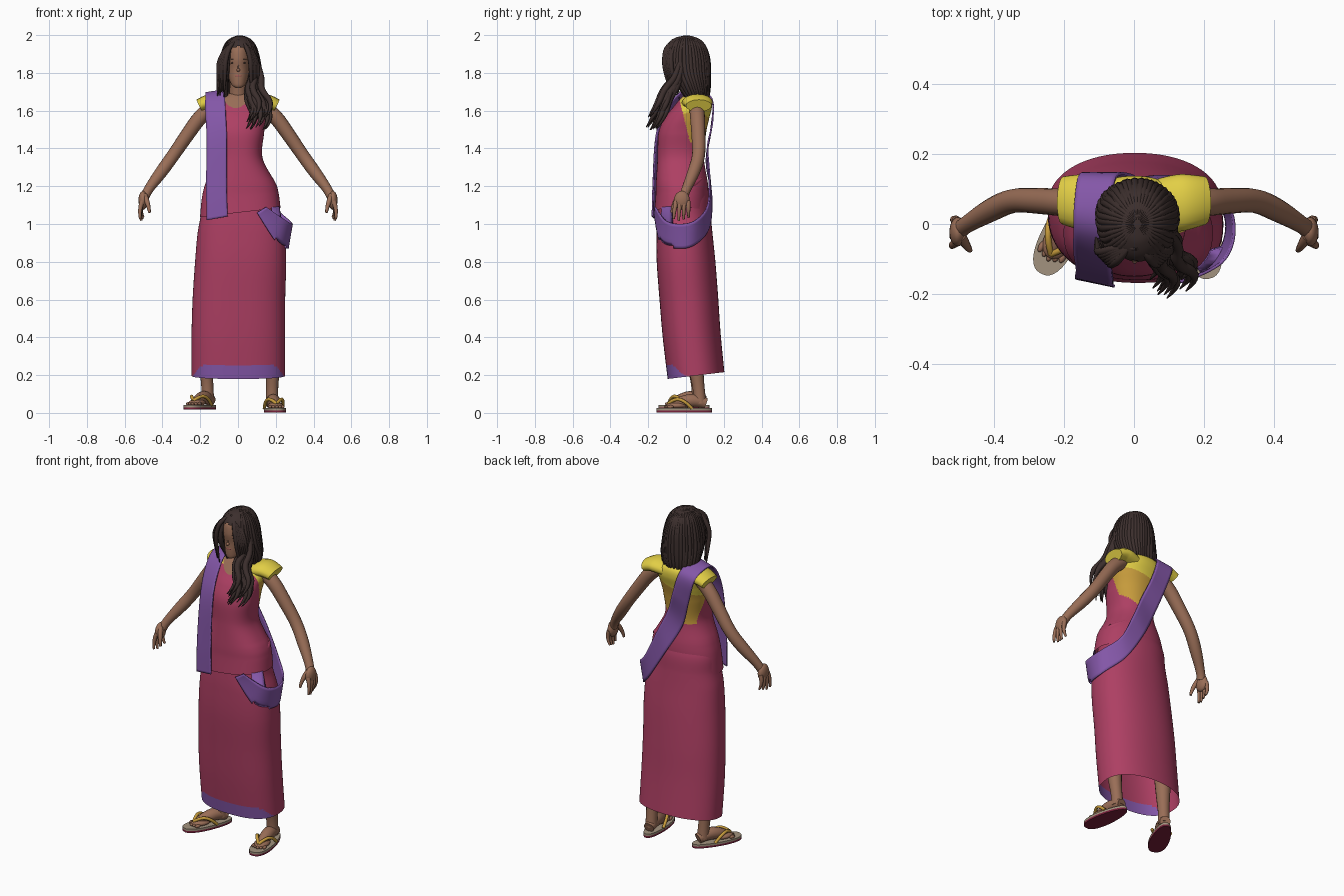
import bpy, bmesh, math, random
from mathutils import Vector, Matrix

random.seed(4)
if "Cube" in bpy.data.objects:
    bpy.data.objects.remove(bpy.data.objects["Cube"])


def material(name, r, g, b):
    m = bpy.data.materials.new(name)
    m.use_nodes = True
    m.diffuse_color = (r, g, b, 1)
    m.node_tree.nodes["Principled BSDF"].inputs["Base Color"].default_value = (r, g, b, 1)
    return m


pink = material("rose cloth", .42, .05, .125)
purple = material("purple cloth", .23, .095, .39)
yellow = material("yellow cloth", .76, .62, .06)
ochre = material("ochre", .57, .33, .045)
skin = material("skin", .32, .155, .095)
hair = material("dark brown hair", .045, .028, .026)
beige = material("beige sole", .36, .29, .21)
maroon = material("maroon sole", .2, .015, .045)
lip = material("lips", .34, .09, .085)
made = []


def add(name, mesh, mats, rule=None):
    ob = bpy.data.objects.new(name, mesh)
    bpy.context.collection.objects.link(ob)
    mesh.materials.clear()
    for m in mats:
        mesh.materials.append(m)
    for p in mesh.polygons:
        p.use_smooth = True
        p.material_index = rule(p) if rule else 0
    made.append(ob)
    return ob


def spline(rows, steps):
    """Smooth interpolation through rows of numbers."""
    out = []
    for i in range(len(rows) - 1):
        quad = [rows[max(0, min(len(rows) - 1, i + k))] for k in (-1, 0, 1, 2)]
        for s in range(steps):
            t = s / steps
            out.append([.5 * (2*b + (c-a)*t + (2*a-5*b+4*c-d)*t*t + (3*b-a-3*c+d)*t**3)
                        for a, b, c, d in zip(*quad)])
    return out + [list(rows[-1])]


def ring_point(row, a, e=(2, 2)):
    """Point on a ring; e gives the squareness of its front and back."""
    z, cx, cy, rx, ry = row
    c, s = math.cos(a), math.sin(a)
    k = 2 / e[s > 0]
    return Vector((cx + rx * math.copysign(abs(c)**k, c),
                   cy + ry * math.copysign(abs(s)**k, s), z))


def grid(name, rows, mats, rule=None, closed=True, cap=False):
    n = len(rows[0])
    verts = [v for r in rows for v in r]
    faces = [(i*n + j, i*n + (j+1) % n, (i+1)*n + (j+1) % n, (i+1)*n + j)
             for i in range(len(rows) - 1) for j in range(n if closed else n - 1)]
    if cap:
        faces += [tuple(range((len(rows) - 1) * n, len(rows) * n))]
    me = bpy.data.meshes.new(name)
    me.from_pydata(verts, [], faces)
    return add(name, me, mats, rule)


def loft(name, rows, mats, rule=None, e=(2, 2), steps=8, seg=64, cap=True, shape=lambda v: v):
    rings = [[shape(ring_point(r, 2*math.pi*j/seg, e)) for j in range(seg)]
             for r in spline(rows, steps)]
    return grid(name, rings, mats, rule, cap=cap)


def tube(name, pts, radii, mat, squash=1, mat4=None, sides=3):
    """Round tapered limb or strand along a smooth path."""
    cu = bpy.data.curves.new(name, 'CURVE')
    cu.dimensions = '3D'
    cu.bevel_depth, cu.bevel_resolution, cu.use_fill_caps = 1, sides, True
    sp = cu.splines.new('NURBS')
    sp.points.add(len(pts) - 1)
    for p, co, r in zip(sp.points, pts, radii):
        p.co, p.radius = (*co, 1), r
    sp.order_u, sp.use_endpoint_u, sp.resolution_u = 3, True, 5
    tmp = bpy.data.objects.new(name, cu)
    me = bpy.data.meshes.new_from_object(tmp)
    bpy.data.objects.remove(tmp)
    bpy.data.curves.remove(cu)
    mid = sum(p[1] for p in pts) / len(pts)
    for v in me.vertices:
        v.co.y = mid + (v.co.y - mid) * squash
    if mat4:
        me.transform(mat4)
    return add(name, me, [mat])


def ball(name, loc, size, mat, mat4=None):
    bm = bmesh.new()
    bmesh.ops.create_uvsphere(bm, u_segments=20, v_segments=12, radius=1)
    me = bpy.data.meshes.new(name)
    bm.to_mesh(me)
    bm.free()
    me.transform((mat4 or Matrix()) @ Matrix.Translation(loc) @ Matrix.Diagonal((*size, 1)))
    return add(name, me, [mat])


# Long skirt with a coloured front hem, higher at the back
def lift(v):
    v.z += .12 * (v.y + .095) * max(0, 1 - v.z) / .82
    return v


loft("skirt", [(.18, .002, .053, .248, .15), (.4, .002, .03, .248, .153),
               (.6, .005, .015, .245, .155), (.8, .014, 0, .241, .155),
               (.95, .016, -.008, .23, .148), (1.05, .01, -.01, .206, .141),
               (1.15, .008, -.009, .192, .132), (1.24, .008, -.02, .15, .115)], [pink, purple],
     lambda p: int(p.center.z < .25 - .8 * max(0, p.center.y + .07)),
     e=(2.5, 2.15), steps=20, seg=96, cap=False, shape=lift)


# Bodice: rose drape in front, blouse behind, bare neckline
def bodice_rule(p):
    x, y, z = p.center
    if z > 1.615 + 9 * (x + .012)**2 and y < .02:
        return 3
    if y > -.03 + .25 * (1.64 - z) and z > 1.335 + .8 * max(x, 0):
        return 1 if z > 1.55 + .25 * x else 2
    return 0


def slant(v):
    v.z += .12 * v.x * max(0, 1.25 - v.z) / .2
    return v


bodice = loft("bodice", [(1.06, .012, -.024, .213, .144), (1.15, .012, -.021, .203, .14),
                         (1.22, .012, -.022, .184, .137), (1.35, .004, -.028, .126, .123),
                         (1.48, 0, -.02, .138, .126), (1.56, 0, .005, .148, .118),
                         (1.62, 0, .035, .15, .102), (1.665, 0, .05, .115, .08),
                         (1.69, 0, .045, .05, .05)],
              [pink, yellow, ochre, skin], bodice_rule, e=(2.4, 2.15), steps=20, seg=160, shape=slant)

# Sash: front panel, over the shoulder, across the back and round the hip
edges = [(-.165, -.155, 1.02, -.055, -.178, 1.04), (-.168, -.148, 1.2, -.06, -.174, 1.2),
         (-.165, -.125, 1.45, -.06, -.16, 1.45), (-.172, -.075, 1.59, -.065, -.12, 1.58),
         (-.172, -.015, 1.675, -.07, -.035, 1.69), (-.17, .06, 1.692, -.065, .055, 1.708),
         (-.155, .14, 1.645, -.05, .135, 1.665), (-.11, .132, 1.5, -.01, .14, 1.54),
         (-.05, .108, 1.33, .04, .115, 1.41), (.05, .135, 1.15, .11, .123, 1.26),
         (.16, .122, .98, .19, .115, 1.1), (.25, .045, .89, .27, .05, 1.02),
         (.26, -.04, .87, .285, -.035, 1.0), (.205, -.133, .9, .25, -.11, 1.02),
         (.1, -.168, 1.06, .15, -.163, 1.09)]
strip = [[Vector(r[:3]).lerp(Vector(r[3:]), k / 8) for k in range(9)] for r in spline(edges, 8)]
sash = grid("sash", strip, [purple], closed=False)
wrap = sash.modifiers.new("wrap", 'SHRINKWRAP')
wrap.target, wrap.wrap_mode, wrap.offset = bodice, 'OUTSIDE', .008
thick = sash.modifiers.new("thickness", 'SOLIDIFY')
thick.thickness, thick.offset = .008, 0

# Fold of cloth over the left hip
tube("hip_fold", [(.15, -.08, 1.19), (.188, -.03, 1.19), (.18, .04, 1.205), (.12, .08, 1.24)],
     (.008, .022, .022, .008), pink, sides=5)

# Arms, cap sleeves and hands
for s, side in ((1, "left"), (-1, "right")):
    def at(*pts):
        return [(s * x, y, z) for x, y, z in pts]
    tube(side + "_sleeve", at((.06, .055, 1.63), (.12, .06, 1.645), (.165, .062, 1.645), (.204, .064, 1.626)),
         (.04, .044, .041, .036), yellow, 1.9, sides=6)
    tube(side + "_arm", at((.12, .055, 1.63), (.185, .06, 1.59), (.27, .066, 1.47), (.345, .07, 1.36),
                           (.41, .04, 1.27), (.485, -.005, 1.17), (.495, -.015, 1.14)),
         (.04, .04, .037, .034, .034, .023, .025), skin, sides=6)
    ball(side + "_palm", (s * .503, -.022, 1.125), (.024, .042, .05), skin)
    for k in range(4):
        y = -.052 + .021 * k
        tube(f"{side}_finger_{k + 1}", at((.507, y, 1.12), (.524, y * 1.2, 1.075),
             (.518 - .006 * k, y * 1.25, 1.018 + .008 * abs(k - 1))), (.013, .0115, .006), skin)
    tube(side + "_thumb", at((.495, -.035, 1.15), (.475, -.068, 1.11), (.468, -.075, 1.06)),
         (.016, .013, .007), skin)

# Legs, feet and sandals
for side, x, y, z, turn in (("left", .192, -.01, 0, 8), ("right", -.198, -.01, .016, -27)):
    place = Matrix.Translation((x, y, z)) @ Matrix.Rotation(math.radians(turn), 4, 'Z')
    tube(side + "_leg", [(0, .085, .05), (0, .08, .12), (0, .065, .22), (0, .05, .4)],
         (.034, .03, .038, .05), skin, mat4=place, sides=6)
    tube(side + "_foot", [(0, .115, .05), (0, .06, .07), (0, -.02, .055), (0, -.075, .04)],
         (.03, .036, .034, .016), skin, mat4=place, sides=6)
    ball(side + "_forefoot", (0, -.04, .038), (.041, .058, .019), skin, place)
    for k in range(5):
        ball(f"{side}_toe_{k + 1}", ((k - 2) * .017, -.09 + .006 * abs(k - 2), .032), (.009, .018, .009), skin, place)
    for k, q in enumerate((1, -1)):
        tube(f"{side}_strap_{k + 1}", [(0, -.085, .048), (q * .028, -.055, .078), (q * .05, .0, .062),
             (q * .048, .035, .024)], [.009] * 4, ochre, mat4=place)
    outline = []
    for j in range(40):
        a = 2 * math.pi * j / 40
        c, w = math.cos(a), .053 - .01 * math.sin(a)
        outline.append(Vector((w * math.copysign(abs(c)**.8, c), .148 * math.sin(a), 0)))
    sole = grid(side + "_sandal", [[v + Vector((0, 0, h)) for v in outline] for h in (.002, .013, .025)],
                [beige, maroon], lambda p: int(p.center.z < .01), cap=True)
    bm = bmesh.new()
    bm.from_mesh(sole.data)
    bm.verts.ensure_lookup_table()
    bm.faces.new([bm.verts[j] for j in reversed(range(40))]).material_index = 1
    bm.to_mesh(sole.data)
    bm.free()
    sole.data.transform(place)

# Head, neck and face
tube("neck", [(0, .045, 1.6), (0, .035, 1.68), (0, .01, 1.8)], (.055, .042, .045), skin, sides=6)
loft("head", [(1.72, .002, -.07, .012, .015), (1.735, .002, -.058, .034, .036), (1.77, .002, -.03, .05, .068),
              (1.82, .002, -.014, .06, .085), (1.88, .002, -.007, .065, .1),
              (1.94, .002, 0, .058, .092), (1.975, .002, 0, .02, .03)], [skin], seg=40)
ball("nose", (.002, -.1, 1.815), (.009, .013, .009), skin)
ball("nose_bridge", (.002, -.096, 1.83), (.005, .008, .022), skin)
ball("mouth", (.002, -.091, 1.784), (.02, .008, .008), lip)
for s, side in ((1, "left"), (-1, "right")):
    ball(side + "_eye", (.002 + s * .027, -.091, 1.853), (.013, .004, .004), hair)
    ball(side + "_eyebrow", (.002 + s * .027, -.095, 1.872), (.016, .004, .002), hair)

# Hair shell with an arched opening for the face
shell = [(1.68, .005, .05, .104, .07), (1.74, .01, .028, .114, .096), (1.8, .01, .005, .11, .12),
         (1.88, .01, 0, .1, .124), (1.95, .01, 0, .08, .1), (1.985, .01, 0, .045, .058),
         (1.996, .01, 0, .012, .015)]
cap_hair = loft("hair_shell", shell, [hair])
bm = bmesh.new()
bm.from_mesh(cap_hair.data)
gone = [f for f in bm.faces for c in [f.calc_center_median()]
        if c.y < .03 and c.z < 1.94 - 9 * c.x**2 and abs(c.x - .003) < .06]
bmesh.ops.delete(bm, geom=gone, context='FACES')
bm.to_mesh(cap_hair.data)
bm.free()

# Locks half sunk into the shell, with ragged ends
for k in range(34):
    a = math.radians(-48 + 276 * k / 33)
    sway = random.uniform(-.06, .06)
    path = [ring_point((z, cx, cy, rx * .95, ry * .95), a + sway * i / 6)
            for i, (z, cx, cy, rx, ry) in enumerate(reversed(shell))]
    path.append(path[-1] + Vector((random.uniform(-.012, .012), 0, random.uniform(-.035, 0))))
    tube(f"strand_{k + 1}", path, (.002, .006, .01, .013, .015, .014, .011, .002), hair, sides=2)

# Front curtains from the parting
for s, side in ((1, "left"), (-1, "right")):
    for k in range(6):
        w = .007 * k
        tube(f"{side}_curtain_{k + 1}", [(.005, -.04 - .006 * k, 1.975), (s * .04, -.1 + w, 1.955),
             (s * (.067 + w), -.118 + w, 1.87), (s * (.069 + w), -.105 + w, 1.78),
             (s * (.074 + w), -.07 + w, 1.7 - random.uniform(0, .04))],
             (.006, .012, .013, .011, .002), hair, sides=2)

# Long loose lock falling over the left shoulder
for k in range(20):
    j = Vector((random.uniform(-.042, .042), random.uniform(-.025, .025), random.uniform(-.03, .03)))
    path = [(.085, -.03, 1.85), (.1, -.05, 1.76), (.075, -.11, 1.69), (.14, -.14, 1.6), (.095, -.185, 1.535)]
    tube(f"lock_{k + 1}", [Vector(p) + j * f for p, f in zip(path, (.4, .7, 1, 1.3, 1.3))],
         (.012, .017, .018, .014, .002), hair, sides=2)

# Smooth shading that keeps creases
bpy.ops.object.select_all(action='DESELECT')
for ob in made:
    ob.select_set(True)
bpy.context.view_layer.objects.active = made[0]
bpy.ops.object.shade_smooth_by_angle(angle=math.radians(50))
